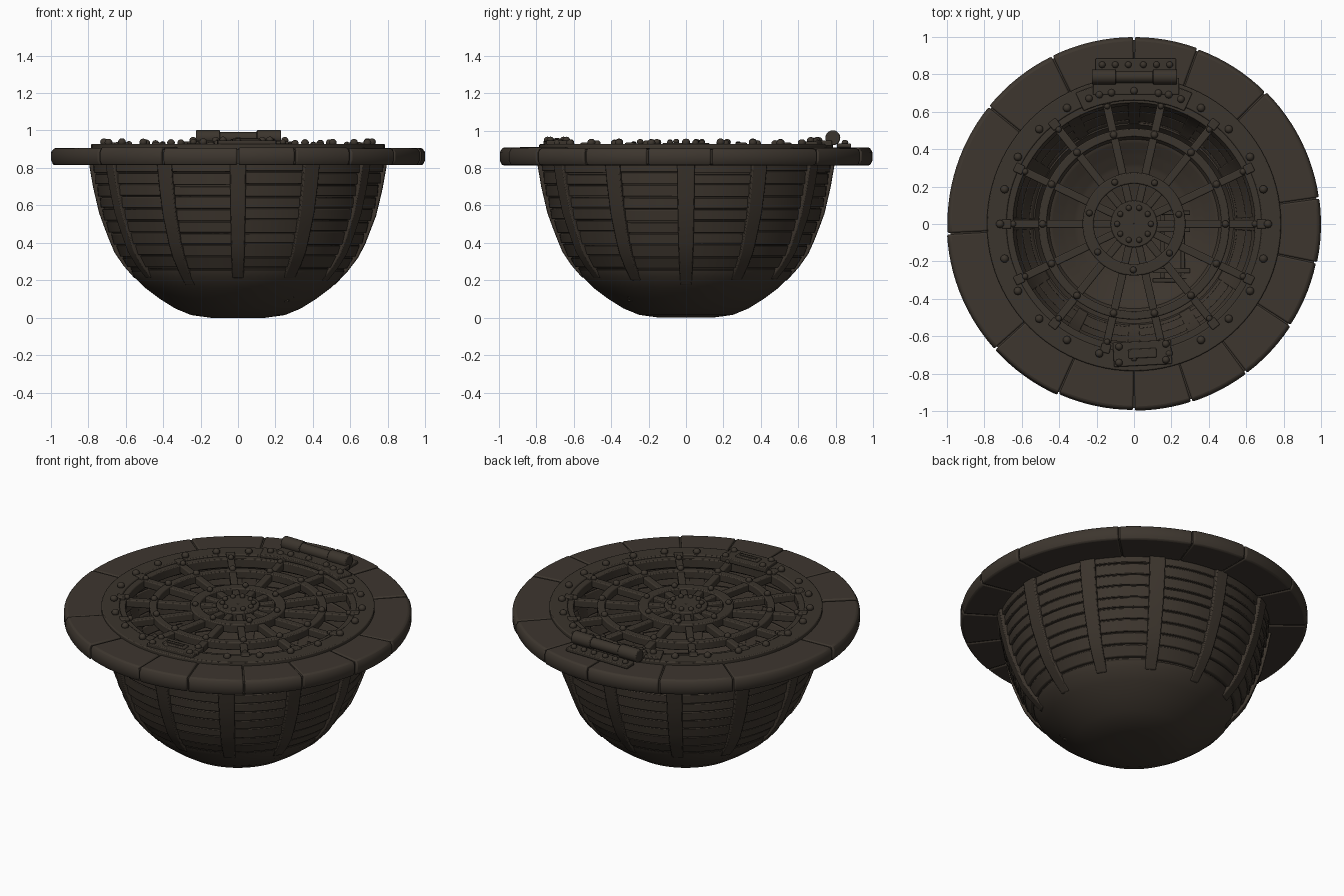
import bpy, bmesh, math, random
from mathutils import Matrix, Vector

random.seed(7)
rnd = random.uniform
if "Cube" in bpy.data.objects:
    bpy.data.objects.remove(bpy.data.objects["Cube"])


def material(name, colour):
    m = bpy.data.materials.new(name)
    m.use_nodes = True
    m.diffuse_color = (*colour, 1)
    bsdf = m.node_tree.nodes["Principled BSDF"]
    bsdf.inputs["Base Color"].default_value = (*colour, 1)
    bsdf.inputs["Roughness"].default_value = 0.9
    return m


STONE = material("brown stone", (0.047, 0.037, 0.028))
WOOD = material("dark wood", (0.045, 0.035, 0.026))
IRON = material("brown iron", (0.044, 0.035, 0.026))


def finish(name, bm, mat, bevel=0.0, segments=2):
    bmesh.ops.recalc_face_normals(bm, faces=bm.faces[:])
    mesh = bpy.data.meshes.new(name)
    bm.to_mesh(mesh)
    bm.free()
    mesh.materials.append(mat)
    ob = bpy.data.objects.new(name, mesh)
    bpy.context.collection.objects.link(ob)
    if bevel:
        mod = ob.modifiers.new("soft edges", "BEVEL")
        mod.width, mod.segments = bevel, segments
        mod.angle_limit = math.radians(40)
    bpy.ops.object.select_all(action="DESELECT")
    bpy.context.view_layer.objects.active = ob
    ob.select_set(True)
    bpy.ops.object.shade_smooth_by_angle(angle=math.radians(40))
    return ob


def sweep(bm, section, a0=0, a1=360, steps=96):
    """Turn a closed (radius, height) section about z, in degrees."""
    full = a1 - a0 >= 360
    rings = []
    for i in range(steps if full else steps + 1):
        a = math.radians(a0 + (a1 - a0) * i / steps)
        rings.append([bm.verts.new((r * math.cos(a), r * math.sin(a), z)) for r, z in section])
    n = len(section)
    for i in range(steps):
        p, q = rings[i], rings[(i + 1) % len(rings)]
        for j in range(n):
            k = (j + 1) % n
            bm.faces.new((p[j], p[k], q[k], q[j]))
    if not full:
        bm.faces.new(rings[0])
        bm.faces.new(rings[-1])


def rect(r0, r1, z0, z1):
    return [(r0, z0), (r1, z0), (r1, z1), (r0, z1)]


def box(bm, centre, size, degrees=0):
    m = Matrix.Translation(centre) @ Matrix.Rotation(math.radians(degrees), 4, "Z")
    bmesh.ops.create_cube(bm, size=1, matrix=m @ Matrix.Diagonal((*size, 1)))


def polar_box(bm, r0, r1, degrees, width, z0, z1):
    a, r = math.radians(degrees), (r0 + r1) / 2
    box(bm, (r * math.cos(a), r * math.sin(a), (z0 + z1) / 2), (r1 - r0, width, z1 - z0), degrees)


def rivet(bm, x, y, z, size=0.022):
    m = Matrix.Translation((x, y, z)) @ Matrix.Diagonal((size, size, size * 0.9, 1))
    bmesh.ops.create_uvsphere(bm, u_segments=10, v_segments=6, radius=1, matrix=m)


def rod(bm, centre, radius, length):
    m = Matrix.Translation(centre) @ Matrix.Rotation(math.pi / 2, 4, "Y")
    bmesh.ops.create_cone(bm, cap_ends=True, segments=20, radius1=radius, radius2=radius,
                          depth=length, matrix=m)


# Bowl outline: height to radius
OUTLINE = [(0, .14), (.015, .25), (.05, .335), (.1, .415), (.16, .495), (.22, .555),
           (.29, .615), (.36, .66), (.55, .733), (.7, .768), (.84, .792)]


def radius(z):
    for (z0, r0), (z1, r1) in zip(OUTLINE, OUTLINE[1:]):
        if z <= z1:
            return r0 + (r1 - r0) * (z - z0) / (z1 - z0)
    return OUTLINE[-1][1]


# Rounded bowl base, with shallow steps on the inside
bm = bmesh.new()
outer = [(0.001, 0)] + [(r, z) for z, r in OUTLINE[:6]] + [(radius(.25) - .012, .25)]
inner = [(radius(.25) - .05, .25)]
for z in (.2, .15, .1, .06):
    inner += [(radius(z) - .03, z + .015), (radius(z) - .05, z + .012)]
inner += [(.2, .04), (.001, .035)]
sweep(bm, outer + inner)
finish("bowl_base", bm, WOOD)

# Thin liner behind the boards
bm = bmesh.new()
heights = [.22 + .62 * i / 10 for i in range(11)]
sweep(bm, [(radius(z) - .024, z) for z in heights] + [(radius(z) - .032, z) for z in reversed(heights)])
finish("bowl_liner", bm, WOOD)

# Horizontal boards, bay by bay
bm = bmesh.new()
for bay in range(12):
    rows = [.2 + .064 * i + (rnd(-.007, .007) if 0 < i < 10 else 0) for i in range(11)]
    for z0, z1 in zip(rows, rows[1:]):
        z0, z1 = z0 + .003, z1 - .003
        proud = rnd(.008, .014)
        section = [(radius(z0) - .045, z0), (radius(z0) - proud + .003, z0),
                   (radius(z1) - proud - .005, z1), (radius(z1) - .04, z1)]
        start, end = bay * 30 + rnd(.3, 1.5), bay * 30 + 30 - rnd(.3, 1.5)
        sweep(bm, section, start, end, 6)
finish("wall_boards", bm, WOOD, .004)

# Upright ribs
bm = bmesh.new()
for i in range(12):
    low = rnd(.17, .23)
    heights = [low + (.84 - low) * k / 9 for k in range(10)]
    half = rnd(3.0, 3.5)
    out = [(radius(z) + .006, z) for z in heights]
    back = [(radius(z) - .045, z) for z in reversed(heights)]
    sweep(bm, out + back, i * 30 - half, i * 30 + half, 2)
finish("wall_ribs", bm, WOOD, .006)

# Stone rim: uneven blocks over a mortar core
seams = [-90, -72, -53, -33, -12, 8, 45, 70, 90, 116, 141, 183, 222, 246, 270]
bm = bmesh.new()
for a0, a1 in zip(seams, seams[1:]):
    edge, top = rnd(.992, 1.0), rnd(.904, .912)
    section = [(.775, .815), (edge - .012, .815), (edge, .84), (edge, .885), (edge - .015, top), (.775, top)]
    sweep(bm, section, a0 + .25, a1 - .25, max(4, int((a1 - a0) / 3)))
finish("rim_blocks", bm, STONE, .008)
bm = bmesh.new()
sweep(bm, rect(.78, .982, .822, .898))
finish("rim_mortar", bm, STONE)

# Iron frame and concentric grate rings
bm = bmesh.new()
for r0, r1, z0, z1 in [(.68, .785, .84, .928), (.645, .69, .86, .918),
                       (.465, .51, .875, .925), (.215, .275, .875, .93)]:
    sweep(bm, rect(r0, r1, z0, z1))
sweep(bm, rect(.001, .125, .88, .935), steps=32)
finish("grate_rings", bm, IRON, .006)

# Spokes: slim outside, broad around the hub
bm = bmesh.new()
STEP = 360 / 14
for i in range(14):
    polar_box(bm, .26, .66, i * STEP, .042, .872, .918)
    polar_box(bm, .11, .23, i * STEP, .04, .885, .922)
    polar_box(bm, .655, .705, i * STEP, .05, .9, .936)
finish("grate_spokes", bm, IRON, .006)

# Rivets on frame, rings and hub
bm = bmesh.new()
for count, r, z, size, offset in [(24, .715, .936, .022, 0), (14, .645, .926, .017, 0),
                                  (14, .488, .932, .02, 0), (7, .245, .937, .018, 12),
                                  (10, .09, .94, .016, 0)]:
    for i in range(count):
        a = math.radians(offset + i * 360 / count)
        rivet(bm, r * math.cos(a), r * math.sin(a), z + rnd(-.003, .003), size)
finish("grate_rivets", bm, IRON)

# Hinge at the back: leaves, barrel, pins
bm = bmesh.new()
sweep(bm, rect(.66, .765, .92, .942), 66, 114, 16)
box(bm, (.01, .735, .932), (.46, .09, .03))
box(bm, (.01, .845, .92), (.43, .075, .022))
for x, w in [(-.16, .13), (.165, .13)]:
    rod(bm, (x, .785, .962), .04, w)
rod(bm, (.003, .785, .96), .032, .22)
finish("hinge", bm, IRON, .005)
bm = bmesh.new()
for x in (-.17, -.1, -.03, .05, .12, .19):
    rivet(bm, x, .85, .935, .018)
for x in (-.24, -.12, .0, .13, .25):
    rivet(bm, x, .71 - x * x * .7, .948, .02)
finish("hinge_rivets", bm, IRON)

# Latch plate at the front
bm = bmesh.new()
box(bm, (.045, -.69, .932), (.31, .13, .03), 3)
box(bm, (.045, -.69, .948), (.15, .05, .016), 3)
finish("latch_plate", bm, IRON, .005)
bm = bmesh.new()
box(bm, (.045, -.69, .957), (.11, .02, .006), 3)
for x, y in [(-.08, -.74), (-.08, -.655), (.17, -.725), (.17, -.64)]:
    rivet(bm, x, y, .95, .02)
finish("latch_fittings", bm, IRON)

# Small iron bracket lying inside the bowl
bm = bmesh.new()
for y in (.06, -.03, -.25, -.3):
    box(bm, (.2, y, .12), (.2, .025, .03))
for x in (.15, .26):
    box(bm, (x, -.12, .1), (.025, .38, .03))
finish("inner_bracket", bm, IRON, .004)
